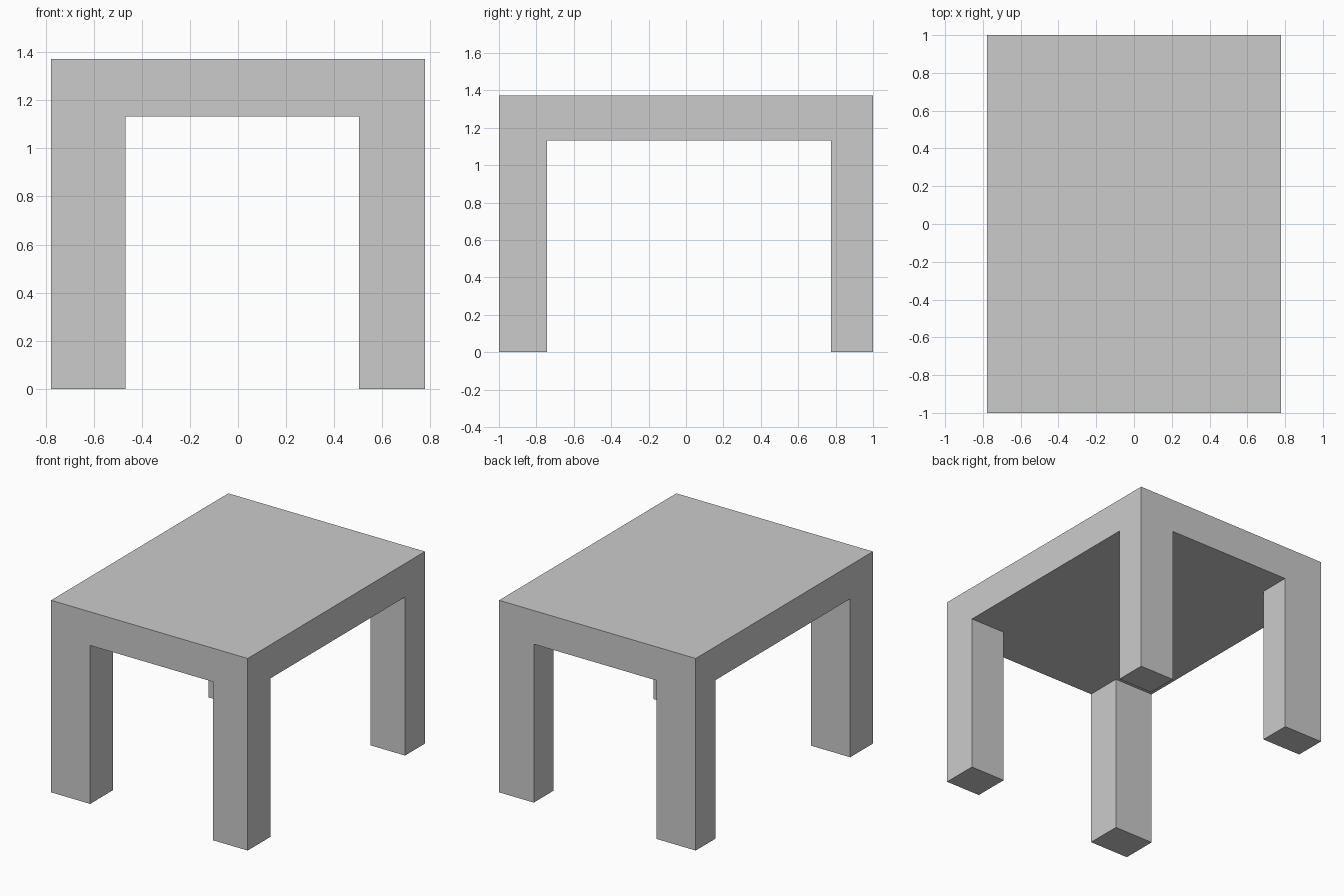
import bpy, bmesh
from mathutils import Vector, Matrix

if "Cube" in bpy.data.objects:
    bpy.data.objects.remove(bpy.data.objects["Cube"])

HALF_X, HALF_Y = 0.777, 1.0
UNDERSIDE, TOP = 1.132, 1.372
INNER_X = (-0.468, 0.503)   # inner leg sides, left and right
INNER_Y = (-0.744, 0.776)   # inner leg sides, front and back

# Thick table top
bm = bmesh.new()
size = Matrix.Diagonal((2 * HALF_X, 2 * HALF_Y, TOP - UNDERSIDE, 1))
centre = Matrix.Translation((0, 0, (TOP + UNDERSIDE) / 2))
bmesh.ops.create_cube(bm, size=1, matrix=centre @ size)

# Cut lines that mark out the leg footprints
for axis, cuts in ((Vector((1, 0, 0)), INNER_X), (Vector((0, 1, 0)), INNER_Y)):
    for c in cuts:
        bmesh.ops.bisect_plane(bm, geom=bm.verts[:] + bm.edges[:] + bm.faces[:],
                               plane_co=axis * c, plane_no=axis)

# Four corner legs pulled down from the underside to the floor
bm.normal_update()
corners = []
for f in bm.faces:
    m = f.calc_center_median()
    if (f.normal.z < -0.9 and not INNER_X[0] < m.x < INNER_X[1]
            and not INNER_Y[0] < m.y < INNER_Y[1]):
        corners.append(f)
feet = bmesh.ops.extrude_discrete_faces(bm, faces=corners)["faces"]
for f in feet:
    for v in f.verts:
        v.co.z = 0

bmesh.ops.recalc_face_normals(bm, faces=bm.faces[:])
mesh = bpy.data.meshes.new("table")
bm.to_mesh(mesh)
bm.free()
bpy.context.collection.objects.link(bpy.data.objects.new("table", mesh))
